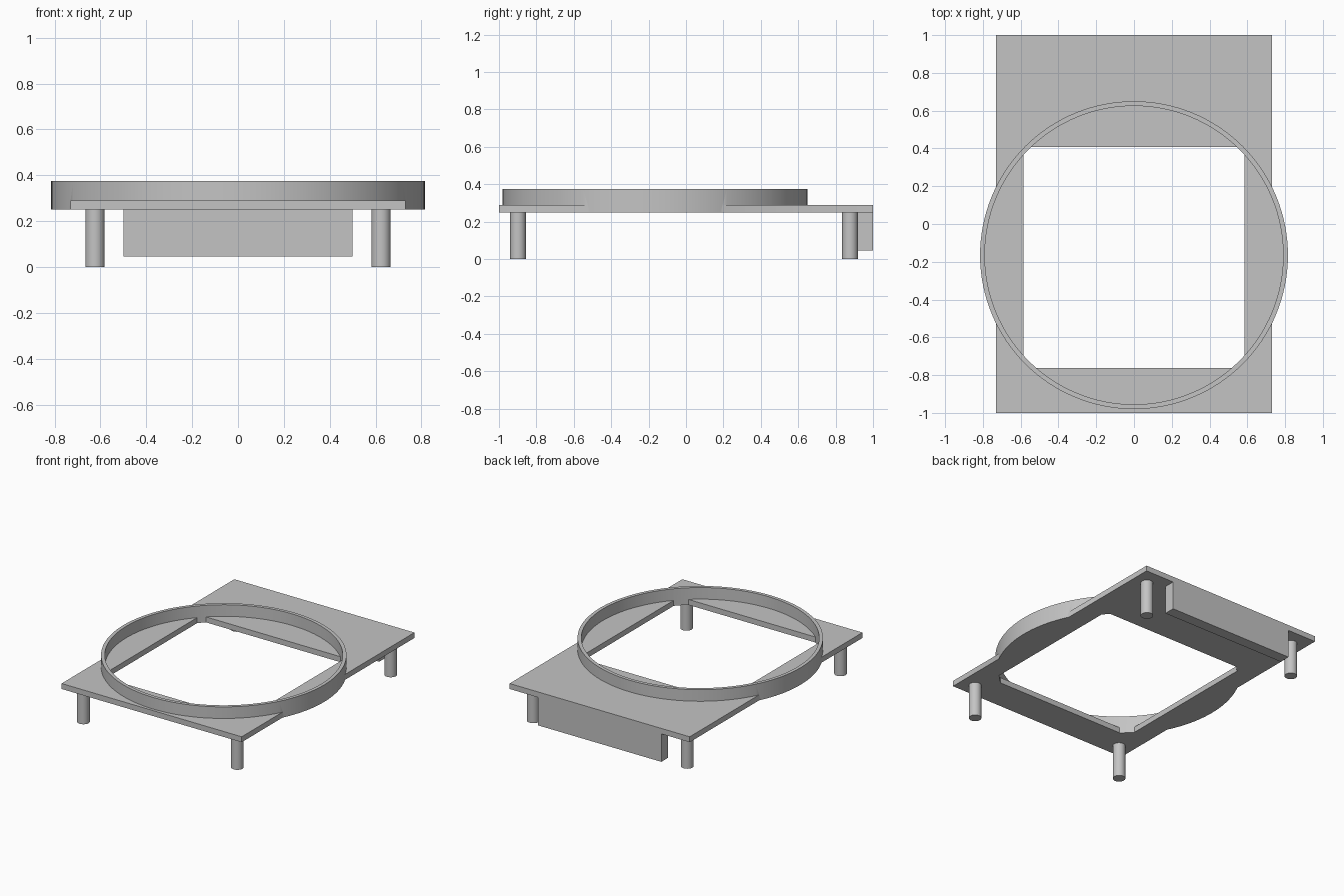
import bpy
import math

if "Cube" in bpy.data.objects:
    bpy.data.objects.remove(bpy.data.objects["Cube"], do_unlink=True)

grey = bpy.data.materials.new("plain grey")
grey.use_nodes = True
grey.diffuse_color = (0.55, 0.55, 0.55, 1)
grey.node_tree.nodes["Principled BSDF"].inputs["Base Color"].default_value = (0.55, 0.55, 0.55, 1)

RING_Y, OUTER, INNER = -0.165, 0.815, 0.79
BASE, DECK, RIM = 0.25, 0.29, 0.375


def finish(ob, name):
    ob.name = name
    ob.data.name = name
    ob.data.materials.clear()
    ob.data.materials.append(grey)
    return ob


def box(name, x0, x1, y0, y1, z0, z1):
    bpy.ops.mesh.primitive_cube_add(size=1, location=((x0 + x1) / 2, (y0 + y1) / 2, (z0 + z1) / 2))
    ob = bpy.context.object
    ob.scale = (x1 - x0, y1 - y0, z1 - z0)
    bpy.ops.object.transform_apply(location=True, scale=True)
    return finish(ob, name)


def cylinder(name, radius, x, y, z0, z1, sides):
    bpy.ops.mesh.primitive_cylinder_add(vertices=sides, radius=radius, depth=z1 - z0,
                                        location=(x, y, (z0 + z1) / 2))
    bpy.ops.object.transform_apply(location=True)
    return finish(bpy.context.object, name)


def combine(target, other, operation):
    mod = target.modifiers.new("cut", "BOOLEAN")
    mod.operation, mod.solver, mod.object = operation, "EXACT", other
    bpy.context.view_layer.objects.active = target
    bpy.ops.object.modifier_apply(modifier=mod.name)
    bpy.data.objects.remove(other, do_unlink=True)


def smooth(ob):
    bpy.ops.object.select_all(action="DESELECT")
    ob.select_set(True)
    bpy.context.view_layer.objects.active = ob
    bpy.ops.object.shade_smooth_by_angle(angle=math.radians(30))


# Flat deck joined with the round collar
deck = box("deck_with_collar", -0.73, 0.73, -1, 1, BASE, DECK)
combine(deck, cylinder("collar", OUTER, 0, RING_Y, BASE, RIM, 128), "UNION")

# Hollow the collar down to the deck surface
combine(deck, cylinder("pocket", INNER, 0, RING_Y, DECK, 0.5, 128), "DIFFERENCE")

# Square opening whose corners follow the collar's inner wall
opening = box("opening", -0.586, 0.586, -0.763, 0.407, 0.1, 0.45)
combine(opening, cylinder("corner_limit", INNER, 0, RING_Y, 0, 0.6, 128), "INTERSECT")
combine(deck, opening, "DIFFERENCE")
smooth(deck)

# Four round legs
for side, x in (("left", 0.624), ("right", -0.624)):
    for end, y in (("front", -0.898), ("back", 0.877)):
        smooth(cylinder(f"{end}_{side}_leg", 0.042, x, y, 0, BASE, 32))

# Hanging panel under the back edge
box("back_panel", -0.5, 0.5, 0.92, 1, 0.045, BASE)
